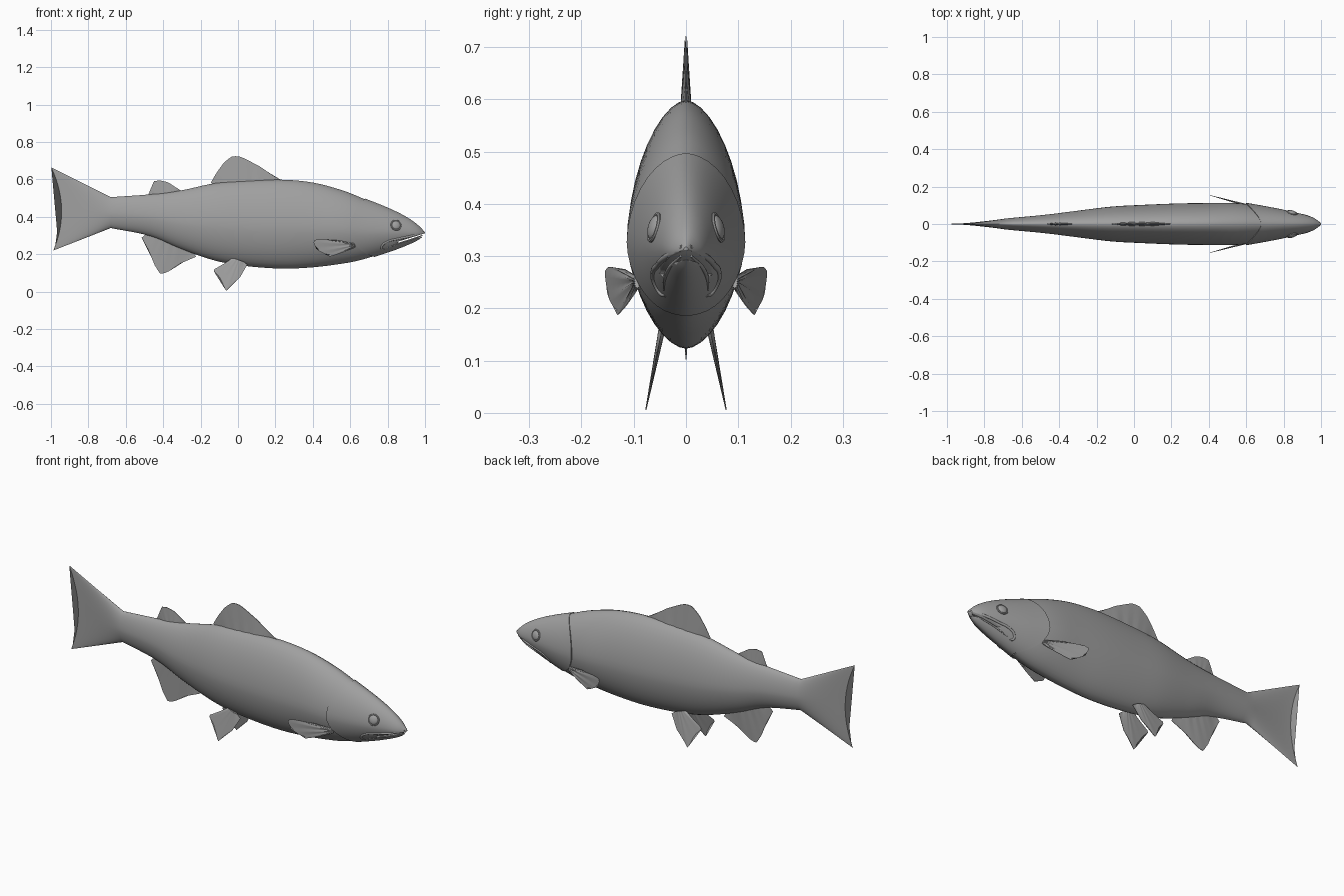
import bpy, bmesh, math
from mathutils import Vector

cube = bpy.data.objects.get("Cube")
if cube:
    bpy.data.objects.remove(cube, do_unlink=True)

grey = bpy.data.materials.new("fish grey")
grey.use_nodes = True
COLOUR = (0.35, 0.35, 0.35, 1)
grey.diffuse_color = COLOUR
grey.node_tree.nodes["Principled BSDF"].inputs["Base Color"].default_value = COLOUR

# Body stations: x, top, bottom, half width
STATIONS = [
    (-.68, .505, .34, .03), (-.47, .52, .297, .05), (-.31, .54, .23, .07),
    (-.12, .58, .165, .093), (.04, .593, .137, .102), (.24, .598, .123, .11),
    (.4, .583, .13, .112), (.54, .547, .147, .112), (.68, .497, .172, .097),
    (.81, .445, .212, .074), (.9, .4, .246, .053), (.96, .358, .274, .033),
    (1, .318, .304, .005)]
POWER = 1.75
SEGMENTS = 40


def slope(i, k):
    a, b = STATIONS[max(i - 1, 0)], STATIONS[min(i + 1, len(STATIONS) - 1)]
    return (b[k] - a[k]) / (b[0] - a[0])


def station(x):
    """Smoothly interpolated top, bottom and half width."""
    i = 0
    while i < len(STATIONS) - 2 and x > STATIONS[i + 1][0]:
        i += 1
    a, b = STATIONS[i], STATIONS[i + 1]
    d = b[0] - a[0]
    t = (x - a[0]) / d
    return [a[k] * (1 + 2 * t) * (1 - t) ** 2 + b[k] * t * t * (3 - 2 * t)
            + d * t * (1 - t) * (slope(i, k) * (1 - t) - slope(i + 1, k) * t)
            for k in (1, 2, 3)]


def signed_pow(v, p):
    return math.copysign(abs(v) ** p, v)


def section(x, angle, wide=1, tall=1):
    top, bottom, half = station(x)
    mid = bottom + .46 * (top - bottom)
    v = signed_pow(math.cos(angle), 2 / POWER) * tall
    y = signed_pow(math.sin(angle), 2 / POWER) * half * wide
    return Vector((x, y, mid + v * ((top - mid) if v > 0 else (mid - bottom))))


def on_side(x, z, side, lift=0):
    """Point on the flank at a given x and z."""
    top, bottom, half = station(x)
    mid = bottom + .46 * (top - bottom)
    v = (z - mid) / ((top - mid) if z > mid else (mid - bottom))
    y = half * max(0, 1 - abs(v) ** POWER) ** (1 / POWER)
    return Vector((x, side * (y + lift), z))


def loft(name, rings):
    """Skin closed rings of points and cap both ends."""
    bm = bmesh.new()
    loops = [[bm.verts.new(p) for p in ring] for ring in rings]
    n = len(loops[0])
    for a, b in zip(loops, loops[1:]):
        for i in range(n):
            bm.faces.new((a[i], a[(i + 1) % n], b[(i + 1) % n], b[i]))
    bm.faces.new(loops[0])
    bm.faces.new(loops[-1])
    bmesh.ops.recalc_face_normals(bm, faces=bm.faces)
    mesh = bpy.data.meshes.new(name)
    bm.to_mesh(mesh)
    bm.free()
    obj = bpy.data.objects.new(name, mesh)
    bpy.context.collection.objects.link(obj)
    return finish(obj)


def finish(obj, angle=40):
    obj.data.materials.append(grey)
    bpy.ops.object.select_all(action="DESELECT")
    obj.select_set(True)
    bpy.context.view_layer.objects.active = obj
    if obj.type == "MESH":
        bpy.ops.object.shade_smooth_by_angle(angle=math.radians(angle))
    return obj


ANGLES = [math.tau * i / SEGMENTS for i in range(SEGMENTS)]

# Body and tail fin in one skin: the tail fans out to a concave rear edge
def tail_point(angle, t):
    base = section(-.68, angle)
    v = math.cos(angle)
    rear = Vector((-.943 - .05 * v * v - .006 * v, .002 * math.sin(angle), .4425 + .2225 * v))
    p = base.lerp(rear, t)
    p.y = base.y * (1 - t) ** 1.3 + rear.y * t
    return p


rings = [[tail_point(a, 1 - i / 10) for a in ANGLES] for i in range(10)]
for i in range(41):
    x = -.68 + 1.4 * i / 40
    shrink = 1 - .3 * max(0, x - .6)
    rings.append([section(x, a, shrink, shrink) for a in ANGLES])
loft("body_and_tail", rings)


# Head with gill covers whose curved rear rim stands proud of the body
def head_point(angle, s):
    v = math.cos(angle)
    rear = .6 + (.08 if v > 0 else .13) * abs(v) ** 2.2
    x = rear + (1 - rear) * s
    return section(x, angle, 1 + .06 * (1 - s) ** 4)


rims = [[section(head_point(a, 0).x, a, .85, .94) for a in ANGLES]]
head = loft("head", rims + [[head_point(a, math.sin(i / 28 * math.pi / 2)) for a in ANGLES]
                            for i in range(29)])

# Mouth slit
slit = [(.85, .266), (1.02, .318), (1.02, .302), (.86, .262)]
cutter = loft("mouth_cutter", [[(x, y, z) for x, z in slit] for y in (-.2, .2)])
cutter.hide_render = True
cutter.hide_viewport = True
cutter.display_type = "WIRE"
cut = head.modifiers.new("mouth", "BOOLEAN")
cut.operation = "DIFFERENCE"
cut.solver = "EXACT"
cut.object = cutter


# Fins: thin ribbed blades fanned from a root line to an outline
def resample(points, n):
    pts = [Vector(p) for p in points]
    steps = [(b - a).length for a, b in zip(pts, pts[1:])]
    out = []
    for i in range(n + 1):
        d, k = sum(steps) * i / n, 0
        while k < len(steps) - 1 and d > steps[k]:
            d -= steps[k]
            k += 1
        out.append(pts[k].lerp(pts[k + 1], min(1, d / steps[k])))
    return out


def fin(name, root, outline, thick, offset=lambda x, z: 0, side=1, ribs=.15):
    n = 24
    edge = resample(outline, n)
    start, end = Vector(root[0]), Vector(root[1])
    rings = []
    for j in range(7):
        t = j / 6
        front, back = [], []
        for i in range(n + 1):
            p = start.lerp(end, i / n).lerp(edge[i], t)
            swell = min(1, 4 * i / n, 4 * (n - i) / n) * (1 - ribs * (i // 2 % 2))
            w = max(.0008, thick * (1 - .85 * t) * swell)
            y = offset(p.x, p.y)
            front.append((p.x, side * (y + w), p.y))
            back.append((p.x, side * (y - w), p.y))
        rings.append(front + back[::-1])
    return loft(name, rings)


fin("dorsal_fin", [(-.12, .56), (.2, .575)],
    [(-.145, .583), (-.115, .635), (-.075, .69), (-.035, .722), (0, .725),
     (.035, .712), (.115, .67), (.195, .615), (.235, .596)], .012)
fin("adipose_fin", [(-.46, .5), (-.33, .52)],
    [(-.48, .518), (-.45, .59), (-.42, .595), (-.375, .585), (-.305, .54)], .008)
fin("anal_fin", [(-.48, .32), (-.25, .23)],
    [(-.515, .288), (-.48, .225), (-.445, .14), (-.415, .093), (-.375, .105),
     (-.31, .15), (-.225, .186)], .008)

for side, word in ((1, "left"), (-1, "right")):
    # Paired fins
    fin(word + "_pelvic_fin", [(-.03, .18), (.03, .16)],
        [(-.07, .152), (-.135, .115), (-.1, .08), (-.08, .04), (-.065, .002),
         (-.03, .04), (.01, .075), (.05, .145)], .007, lambda x, z: .078 - .2 * z, side)
    fin(word + "_pectoral_fin", [(.62, .262), (.63, .238)],
        [(.54, .275), (.425, .28), (.4, .27), (.42, .225), (.49, .187),
         (.55, .205), (.62, .232)], .007, lambda x, z: .155 - .27 * (x - .4), side, .5)

    # Eye and eyelid ring facing out from the head
    centre = on_side(.845, .355, side)
    along = on_side(.87, .355, side) - on_side(.82, .355, side)
    up = on_side(.845, .38, side) - on_side(.845, .33, side)
    facing = along.cross(up) * -side
    turn = facing.to_track_quat("Z", "Y").to_euler()
    bpy.ops.mesh.primitive_uv_sphere_add(segments=24, ring_count=12, radius=.024,
                                         location=centre, rotation=turn)
    eye = bpy.context.object
    eye.name = word + "_eye"
    eye.scale.z = .45
    finish(eye)
    bpy.ops.mesh.primitive_torus_add(major_segments=28, minor_segments=8, major_radius=.026,
                                     minor_radius=.004, location=centre, rotation=turn)
    bpy.context.object.name = word + "_eyelid"
    finish(bpy.context.object)

    # Upper lip with jaw bone, and the crease behind the lower jaw
    for part, path, size in (
            ("upper_lip", [(.992, .318), (.93, .298), (.86, .283), (.8, .268),
                           (.772, .248), (.768, .23), (.782, .225)], .006),
            ("lower_lip", [(.985, .3), (.93, .28), (.86, .258), (.8, .235)], .004)):
        curve = bpy.data.curves.new(part, "CURVE")
        curve.dimensions = "3D"
        curve.bevel_depth = size
        curve.use_fill_caps = True
        line = curve.splines.new("BEZIER")
        line.bezier_points.add(len(path) - 1)
        for k, (point, (x, z)) in enumerate(zip(line.bezier_points, path)):
            point.co = on_side(x, z, side, -.002)
            point.handle_left_type = point.handle_right_type = "AUTO"
            point.radius = .6 if k in (0, len(path) - 1) else 1
        lip = bpy.data.objects.new(word + "_" + part, curve)
        bpy.context.collection.objects.link(lip)
        finish(lip)
